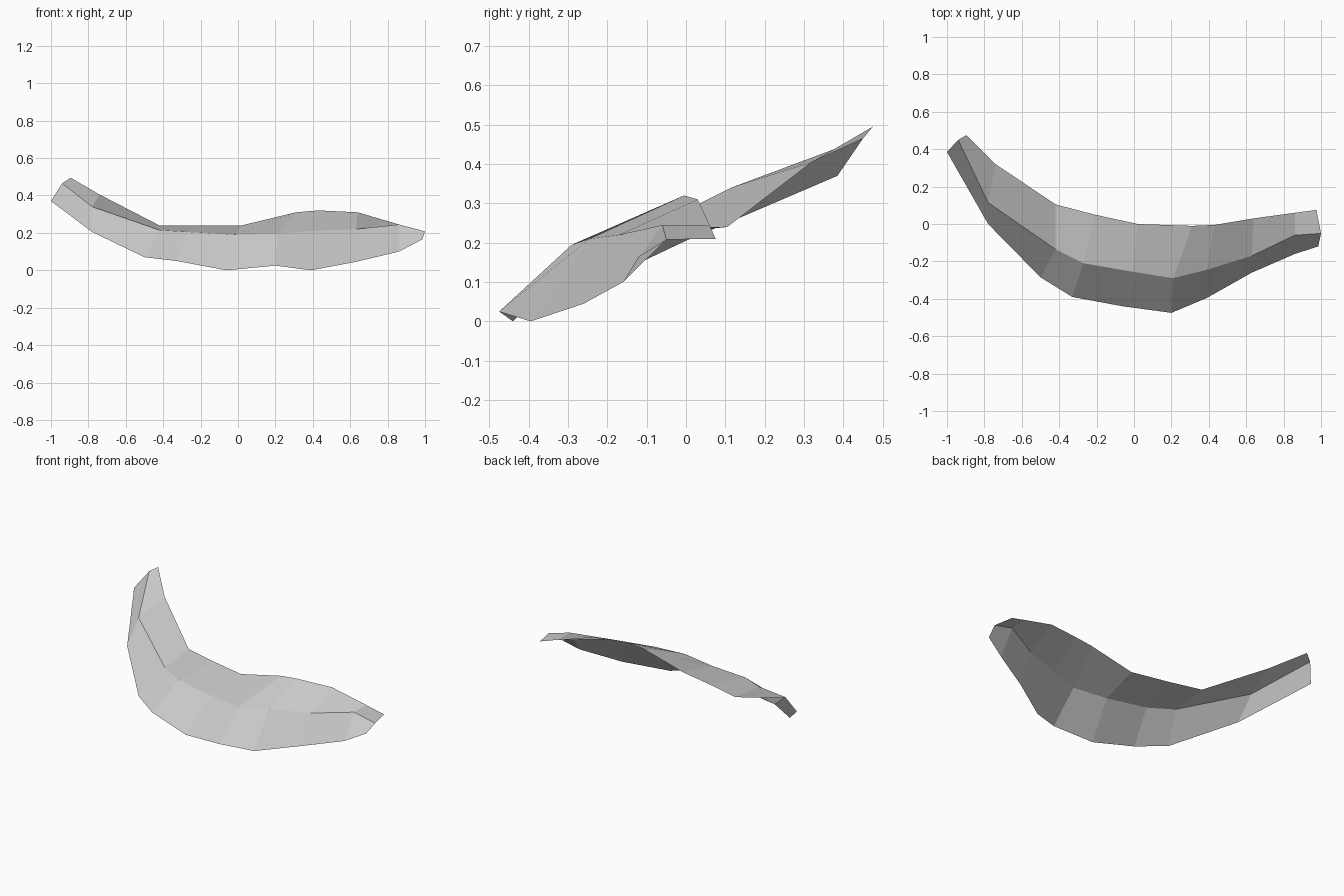
import bpy

if "Cube" in bpy.data.objects:
    bpy.data.objects.remove(bpy.data.objects["Cube"], do_unlink=True)

# One plain light grey
grey = bpy.data.materials.new("light_grey")
grey.use_nodes = True
colour = (0.6, 0.6, 0.6, 1)
grey.diffuse_color = colour
grey.node_tree.nodes["Principled BSDF"].inputs["Base Color"].default_value = colour

# Three rails of the folded strip, running from right tip to left tip
back_rail = [(-.895, .475, .495), (-.74, .32, .405), (-.42, .105, .24), (-.21, .05, .24),
             (.02, 0, .24), (.31, -.01, .31), (.43, -.005, .32), (.64, .03, .31),
             (.86, .06, .245), (.975, .075, .21)]
ridge_rail = [(-.94, .45, .465), (-.78, .115, .34), (-.42, -.135, .215), (-.27, -.21, .205),
              (-.01, -.255, .19), (.21, -.29, .195), (.39, -.245, .21), (.63, -.17, .22),
              (.86, -.06, .245), (1, -.05, .208)]
front_rail = [(-1, .385, .37), (-.78, 0, .205), (-.5, -.285, .07), (-.33, -.39, .05),
              (-.06, -.44, 0), (.2, -.475, .025), (.39, -.395, 0), (.63, -.26, .045),
              (.86, -.16, .1), (.985, -.12, .165)]

# Bridge neighbouring rails with flat quads, facing up and forward
rails = [front_rail, ridge_rail, back_rail]
n = len(front_rail)
points = [p for rail in rails for p in rail]
faces = [(r * n + i, r * n + i + 1, (r + 1) * n + i + 1, (r + 1) * n + i)
         for r in range(len(rails) - 1) for i in range(n - 1)]
mesh = bpy.data.meshes.new("curved_strip")
mesh.from_pydata(points, [], faces)
mesh.materials.append(grey)
mesh.update()
strip = bpy.data.objects.new("curved_strip", mesh)
bpy.context.collection.objects.link(strip)
